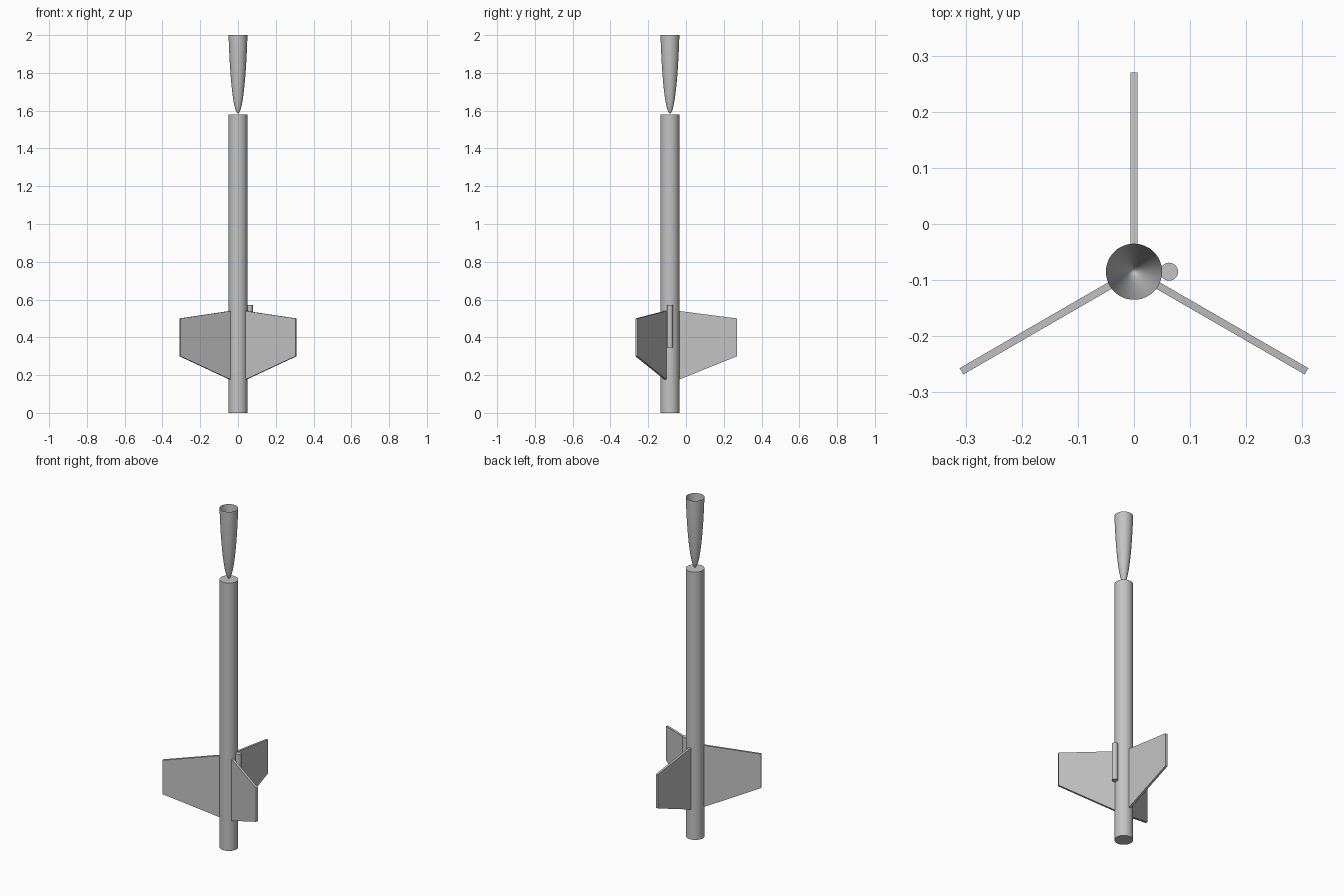
import bpy, bmesh, math
from mathutils import Matrix

cube = bpy.data.objects.get("Cube")
if cube:
    bpy.data.objects.remove(cube, do_unlink=True)

AXIS_Y = -0.085      # the body axis sits forward of centre
RADIUS = 0.05
SIDES = 48

grey = bpy.data.materials.new("plain grey")
grey.use_nodes = True
colour = (0.55, 0.55, 0.55, 1)
grey.diffuse_color = colour
grey.node_tree.nodes["Principled BSDF"].inputs["Base Color"].default_value = colour


def finish(name, bm, smooth=False):
    """Turn a bmesh into a named, coloured object."""
    bmesh.ops.recalc_face_normals(bm, faces=bm.faces)
    mesh = bpy.data.meshes.new(name)
    bm.to_mesh(mesh)
    bm.free()
    mesh.materials.append(grey)
    obj = bpy.data.objects.new(name, mesh)
    bpy.context.collection.objects.link(obj)
    if smooth:
        bpy.ops.object.select_all(action='DESELECT')
        obj.select_set(True)
        bpy.context.view_layer.objects.active = obj
        bpy.ops.object.shade_smooth_by_angle(angle=math.radians(35))
    return obj


def rod(name, x, radius, bottom, top, sides):
    """Closed upright cylinder."""
    bm = bmesh.new()
    place = Matrix.Translation((x, AXIS_Y, (bottom + top) / 2))
    bmesh.ops.create_cone(bm, cap_ends=True, segments=sides, radius1=radius,
                          radius2=radius, depth=top - bottom, matrix=place)
    return finish(name, bm, smooth=True)


def nose_cone(bottom, top, rings=20):
    """Open blunt shell, tip down, spun from a curved profile."""
    bm = bmesh.new()
    points = []
    for i in range(rings + 1):
        t = (i / rings) ** 2
        r = RADIUS * math.sqrt(t * (1.5 - 0.5 * t))
        points.append(bm.verts.new((r, AXIS_Y, bottom + t * (top - bottom))))
    edges = [bm.edges.new(pair) for pair in zip(points, points[1:])]
    bmesh.ops.spin(bm, geom=points + edges, cent=(0, AXIS_Y, 0), axis=(0, 0, 1),
                   angle=math.tau, steps=SIDES, use_duplicate=False)
    bmesh.ops.remove_doubles(bm, verts=bm.verts, dist=0.00001)
    obj = finish("nose_cone", bm, smooth=True)
    return obj


def fin(name, angle, thickness=0.013):
    """Tapered flat plate pointing outward at the given angle."""
    bm = bmesh.new()
    outline = [(0.045, 0.175), (0.355, 0.30), (0.355, 0.50), (0.045, 0.54)]
    face = bm.faces.new([bm.verts.new((r, -thickness / 2, z)) for r, z in outline])
    grown = bmesh.ops.extrude_face_region(bm, geom=[face])
    moved = [v for v in grown["geom"] if isinstance(v, bmesh.types.BMVert)]
    bmesh.ops.translate(bm, verts=moved, vec=(0, thickness, 0))
    turn = Matrix.Translation((0, AXIS_Y, 0)) @ Matrix.Rotation(math.radians(angle), 4, 'Z')
    bmesh.ops.transform(bm, matrix=turn, verts=bm.verts)
    return finish(name, bm)


# Body and side launch lug
rod("body_tube", 0, RADIUS, 0, 1.58, SIDES)
rod("launch_lug", 0.0625, 0.016, 0.345, 0.57, 32)

# Upturned nose shell above the tube
nose_cone(1.585, 2.0)

# Three fins
for label, angle in (("back", 90), ("front_right", 210), ("front_left", 330)):
    fin("fin_" + label, angle)
